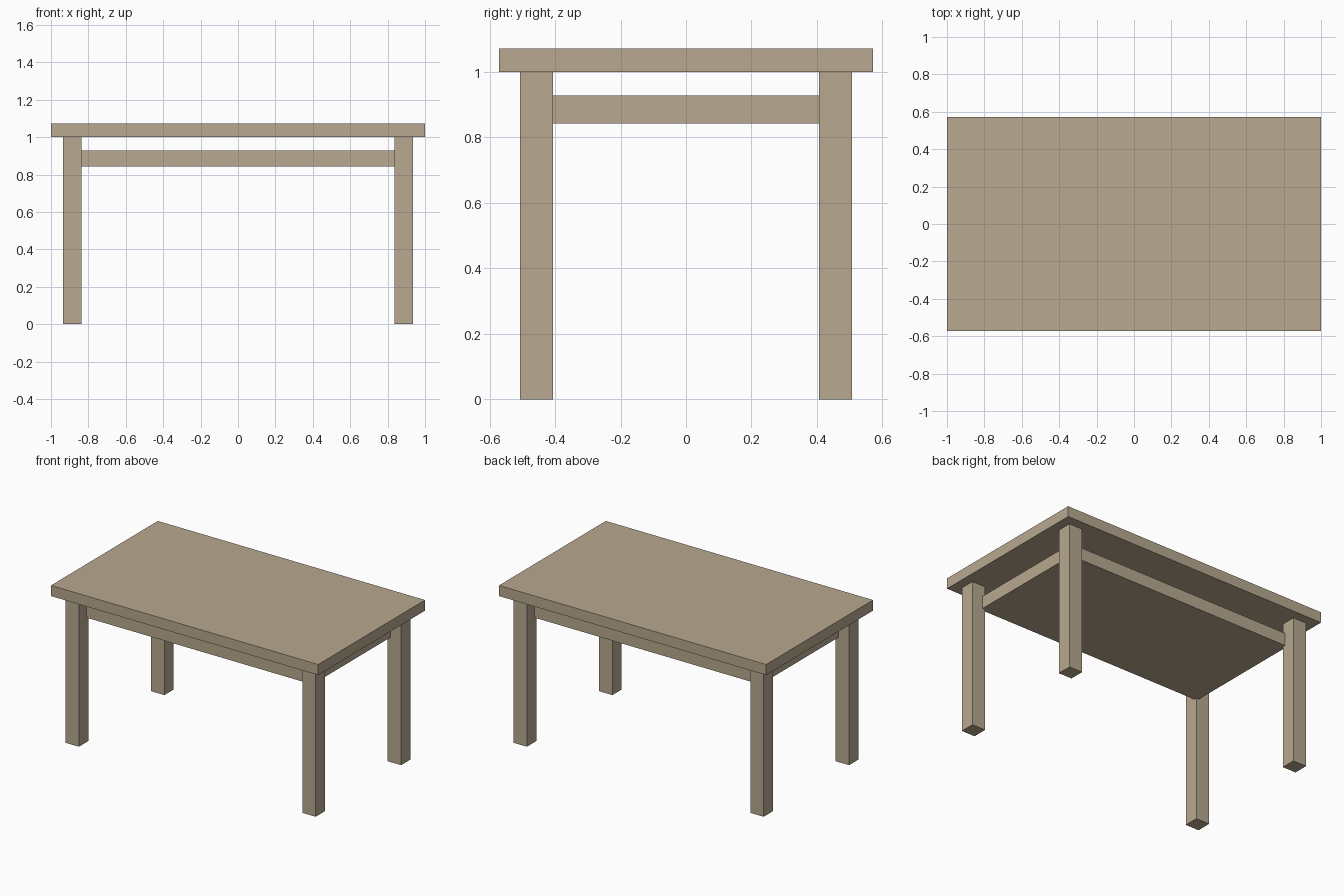
import bpy
from mathutils import Matrix

cube = bpy.data.objects.get("Cube")
if cube:
    bpy.data.objects.remove(cube, do_unlink=True)

WOOD = (0.479, 0.397, 0.279, 1)
wood = bpy.data.materials.new("weathered wood")
wood.use_nodes = True
wood.diffuse_color = WOOD
wood.node_tree.nodes["Principled BSDF"].inputs["Base Color"].default_value = WOOD

# Main dimensions
LEG_TOP, TABLE_TOP = 1.0, 1.072
LEG, LEG_X, LEG_Y = 0.1, 0.886, 0.457
APRON_LOW, APRON_HIGH, APRON_INSET = 0.843, 0.928, 0.03


def box(name, x, y, low, high, width, depth):
    """Block centred on x, y and reaching from low to high."""
    bpy.ops.mesh.primitive_cube_add(size=1)
    obj = bpy.context.object
    obj.name = obj.data.name = name
    obj.data.materials.append(wood)
    size = Matrix.Diagonal((width, depth, high - low, 1))
    obj.data.transform(Matrix.Translation((x, y, (low + high) / 2)) @ size)


# Tabletop slab
box("tabletop", 0, 0, LEG_TOP, TABLE_TOP, 2, 1.142)

# Four square legs
for side, x in (("left", LEG_X), ("right", -LEG_X)):
    for end, y in (("front", -LEG_Y), ("back", LEG_Y)):
        box(f"{end}_{side}_leg", x, y, 0, LEG_TOP, LEG, LEG)

# Solid apron panel whose corners sit inside the legs
box("apron", 0, 0, APRON_LOW, APRON_HIGH,
    2 * (LEG_X - APRON_INSET), 2 * (LEG_Y - APRON_INSET))
